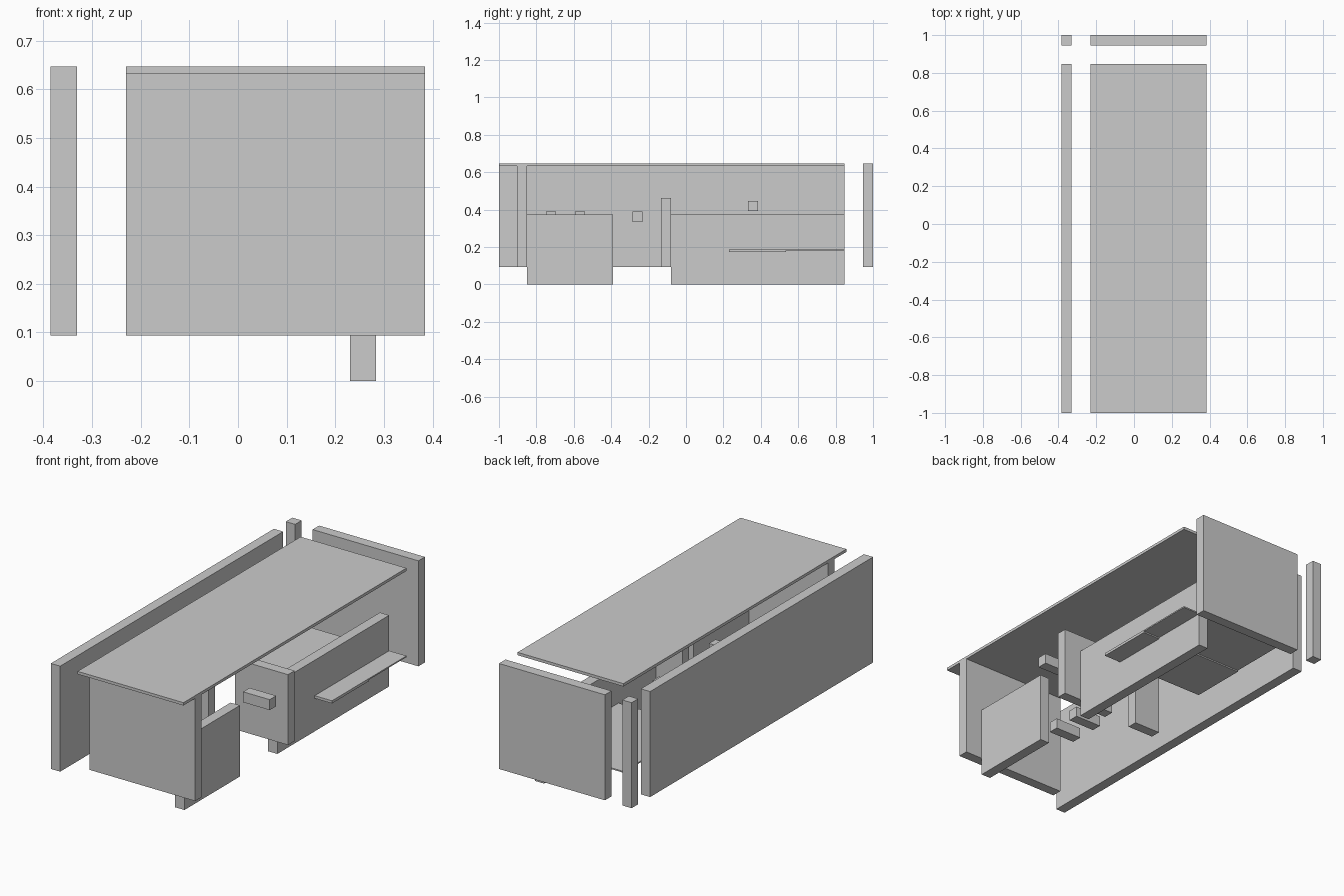
import bpy

if "Cube" in bpy.data.objects:
    bpy.data.objects.remove(bpy.data.objects["Cube"])


def box(name, x, y, z):
    """Axis-aligned box from (min, max) ranges."""
    bpy.ops.mesh.primitive_cube_add(
        size=1, location=[(a + b) / 2 for a, b in (x, y, z)])
    ob = bpy.context.object
    ob.name = name
    ob.scale = [b - a for a, b in (x, y, z)]
    bpy.ops.object.transform_apply(location=False, rotation=False, scale=True)
    return ob


T = 0.054                      # wall thickness
FULL = (-0.23, 0.384)          # interior width
BACK = (-0.385, -0.385 + T)    # rear wall depth
FRONT = (0.23, 0.284)          # low front walls
FAR = (-0.23, -0.077)          # far side of the aisle
NEAR = (0.23, 0.384)           # near side of the aisle
WALL_Z = (0.094, 0.647)
LOW_Z = (0, 0.373)

# Outer shell
box("roof_board", FULL, (-1, 0.847), (0.632, 0.647))
box("back_wall", BACK, (-1, 0.847), WALL_Z)
box("corner_post", BACK, (1 - T, 1), WALL_Z)
box("end_wall", FULL, (1 - T, 1), WALL_Z)
box("front_end_wall", FULL, (-0.903, -0.849), (0.094, 0.632))

# Low walls reaching the ground
box("short_low_wall", FRONT, (-0.849, -0.39), LOW_Z)
box("long_low_wall", FRONT, (-0.08, 0.847), LOW_Z)

# Partition split by a central gap
box("partition_near", (0.077, 0.384), (-0.134, -0.08), (0.094, 0.463))
box("partition_far", FAR, (-0.134, -0.08), (0.094, 0.463))

# Thin shelf through the long wall, in two thicknesses
box("shelf_thick", FULL, (0.23, 0.535), (0.173, 0.187))
box("shelf_thin", FULL, (0.535, 0.847), (0.18, 0.187))

# Small blocks
for i, (x, y, z) in enumerate([(NEAR, -0.286, 0.335), (FAR, -0.748, 0.335),
                               (FAR, -0.594, 0.335), (FAR, 0.332, 0.392)]):
    box(f"block_{i + 1}", x, (y, y + T), (z, z + 0.055))
